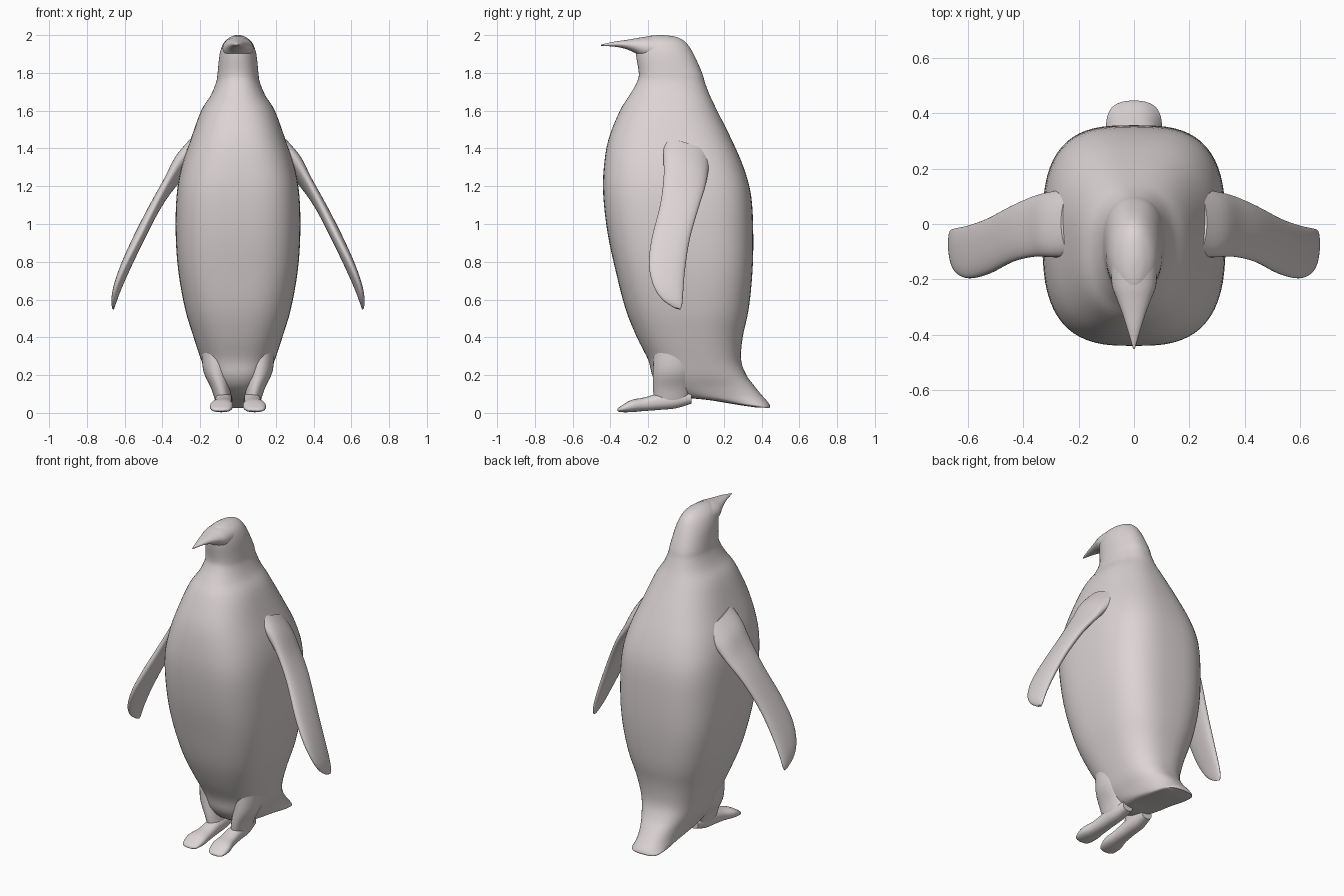
import bpy, math
from mathutils import Vector

cube = bpy.data.objects.get("Cube")
if cube:
    bpy.data.objects.remove(cube, do_unlink=True)

COLOUR = (0.72, 0.66, 0.66, 1)
mat = bpy.data.materials.new("pale warm grey")
mat.use_nodes = True
mat.diffuse_color = COLOUR
shader = next(n for n in mat.node_tree.nodes if n.type == "BSDF_PRINCIPLED")
shader.inputs["Base Color"].default_value = COLOUR
shader.inputs["Roughness"].default_value = 0.6


def ring(centre, axis_a, axis_b, power=2.0):
    """One cross-section: centre, two half axes and a squareness."""
    return (*centre, *axis_a, *axis_b, power)


def resample(rings, steps):
    """Smooth spline through every ring value."""
    out = []
    last = len(rings) - 1
    for i in range(last):
        p0, p1 = rings[max(i - 1, 0)], rings[i]
        p2, p3 = rings[i + 1], rings[min(i + 2, last)]
        for s in range(steps):
            t = s / steps
            out.append([b + 0.5 * t * (c - a + t * (2 * a - 5 * b + 4 * c - d
                        + t * (3 * (b - c) + d - a)))
                        for a, b, c, d in zip(p0, p1, p2, p3)])
    out.append(rings[last])
    return out


def loft(name, rings, sides=40, steps=4, flip=False):
    """Skin the rings into a closed smooth form; flip mirrors it across x."""
    verts, faces = [], []
    rows = resample(rings, steps)
    for r in rows:
        c, a, b = Vector(r[0:3]), Vector(r[3:6]), Vector(r[6:9])
        for k in range(sides):
            ang = math.tau * k / sides
            u, v = math.cos(ang), math.sin(ang)
            e = 2 / r[9]
            p = c + a * math.copysign(abs(u) ** e, u) + b * math.copysign(abs(v) ** e, v)
            verts.append((-p.x if flip else p.x, p.y, p.z))
    for j in range(len(rows) - 1):
        for k in range(sides):
            n = (k + 1) % sides
            faces.append((j * sides + k, j * sides + n,
                          (j + 1) * sides + n, (j + 1) * sides + k))
    faces.append(tuple(range(sides))[::-1])
    faces.append(tuple(range((len(rows) - 1) * sides, len(rows) * sides)))
    mesh = bpy.data.meshes.new(name)
    mesh.from_pydata(verts, [], faces)
    mesh.materials.append(mat)
    obj = bpy.data.objects.new(name, mesh)
    bpy.context.collection.objects.link(obj)
    bpy.ops.object.select_all(action="DESELECT")
    obj.select_set(True)
    bpy.context.view_layer.objects.active = obj
    # consistent outward normals
    bpy.ops.object.mode_set(mode="EDIT")
    bpy.ops.mesh.select_all(action="SELECT")
    bpy.ops.mesh.normals_make_consistent(inside=False)
    bpy.ops.object.mode_set(mode="OBJECT")
    bpy.ops.object.shade_smooth_by_angle(angle=math.radians(50))
    return obj


# Body and head: height, front y, back y, half width, squareness
UPRIGHT = [
    (2.0, -.15, -.12, .01, 2), (1.99, -.22, -.05, .04, 2),
    (1.96, -.26, 0, .075, 2), (1.9, -.265, .04, .097, 2.1),
    (1.8, -.25, .085, .108, 2.3), (1.75, -.26, .1, .116, 2.3),
    (1.68, -.3, .127, .145, 2.3), (1.6, -.35, .165, .195, 2.4),
    (1.45, -.41, .24, .25, 2.6), (1.3, -.435, .305, .3, 2.8),
    (1.15, -.438, .345, .325, 3), (.95, -.415, .356, .33, 3),
    (.75, -.372, .352, .316, 3), (.55, -.32, .332, .28, 2.8),
    (.4, -.26, .3, .235, 2.6), (.28, -.2, .292, .195, 2.5),
]
# Tail: tilted sections, front y and z, back y and z, half width
TAIL = [
    (-.175, .19, .32, .2, .165), (-.12, .125, .36, .145, .135),
    (-.02, .085, .4, .095, .115), (.12, .068, .435, .055, .105),
    (.26, .045, .445, .035, .1), (.36, .03, .44, .026, .085),
]
body = [ring((0, (f + b) / 2, z), (0, (b - f) / 2, 0), (w, 0, 0), n)
        for z, f, b, w, n in UPRIGHT]
body += [ring((0, (f + b) / 2, (zf + zb) / 2), (0, (b - f) / 2, (zb - zf) / 2),
              (w, 0, 0), 2.5) for f, zf, b, zb, w in TAIL]
loft("body", body, sides=64)

# Beak: y, top z, bottom z, half width
BEAK = [
    (-.14, 1.995, 1.86, .085), (-.22, 1.99, 1.875, .08),
    (-.27, 1.982, 1.905, .062), (-.32, 1.974, 1.927, .043),
    (-.38, 1.965, 1.939, .024), (-.45, 1.95, 1.943, .003),
]
loft("beak", [ring((0, y, (t + b) / 2), (0, 0, (t - b) / 2), (w, 0, 0))
              for y, t, b, w in BEAK], sides=28)

# Flippers: centre x, front y and z, back y and z, half thickness
FLIPPER = [
    (.2, -.12, 1.44, .13, 1.36, .07), (.29, -.12, 1.36, .118, 1.28, .05),
    (.36, -.118, 1.25, .1, 1.19, .034), (.44, -.137, 1.1, .065, 1.08, .03),
    (.525, -.18, .93, .02, .92, .03), (.595, -.196, .79, -.005, .76, .027),
    (.64, -.175, .68, -.015, .64, .021), (.658, -.13, .605, -.02, .575, .014),
    (.661, -.07, .56, -.03, .548, .006),
]
flipper = [ring((x, (f + b) / 2, (zf + zb) / 2), (0, (b - f) / 2, (zb - zf) / 2),
                (.9 * t, 0, .42 * t), 2.2) for x, f, zf, b, zb, t in FLIPPER]

# Feet: y, x, z, half height, half width
FOOT = [
    (-.362, .09, .016, .006, .025), (-.345, .09, .02, .016, .05),
    (-.29, .087, .036, .032, .061), (-.22, .08, .046, .036, .05),
    (-.14, .077, .06, .044, .046), (-.05, .075, .07, .045, .045),
    (.03, .07, .08, .03, .035),
]
foot = [ring((x, y, z), (0, 0, h), (w, 0, 0), 2.3) for y, x, z, h, w in FOOT]

# Legs: z, x, y, half width, half depth
LEG = [
    (.34, .12, -.05, .075, .12), (.22, .115, -.065, .068, .11),
    (.13, .092, -.075, .05, .1), (.06, .077, -.08, .042, .085),
    (.03, .077, -.09, .025, .05),
]
leg = [ring((x, y, z), (w, 0, 0), (0, d, 0)) for z, x, y, w, d in LEG]

for side, flip in (("left", False), ("right", True)):
    loft(side + "_flipper", flipper, flip=flip)
    loft(side + "_foot", foot, sides=28, flip=flip)
    loft(side + "_leg", leg, sides=28, flip=flip)
